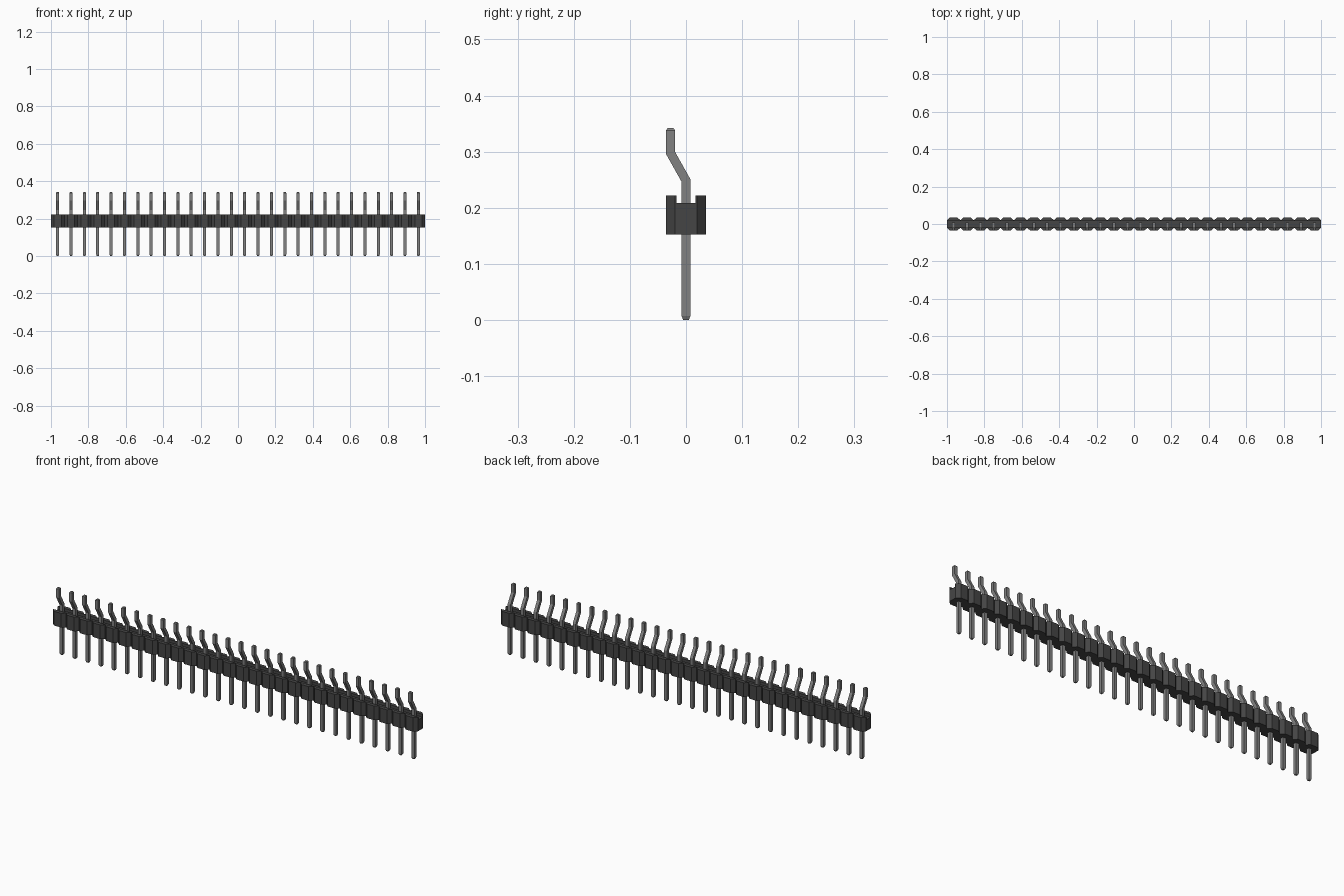
import bpy, bmesh

if "Cube" in bpy.data.objects:
    bpy.data.objects.remove(bpy.data.objects["Cube"], do_unlink=True)

COUNT = 28
PITCH = 2 / COUNT


def material(name, value):
    m = bpy.data.materials.new(name)
    m.use_nodes = True
    color = (value, value, value, 1)
    m.diffuse_color = color
    m.node_tree.nodes["Principled BSDF"].inputs["Base Color"].default_value = color
    return m


def loft(name, sections, mat):
    """Skin a list of equal-length closed sections and cap both ends."""
    bm = bmesh.new()
    rings = [[bm.verts.new(p) for p in s] for s in sections]
    for a, b in zip(rings, rings[1:]):
        for i in range(len(a)):
            j = (i + 1) % len(a)
            bm.faces.new((a[i], a[j], b[j], b[i]))
    bm.faces.new(rings[0])
    bm.faces.new(rings[-1])
    bmesh.ops.recalc_face_normals(bm, faces=bm.faces)
    mesh = bpy.data.meshes.new(name)
    bm.to_mesh(mesh)
    bm.free()
    mesh.materials.append(mat)
    return mesh


def add(name, mesh, x=0):
    obj = bpy.data.objects.new(name, mesh)
    obj.location.x = x
    bpy.context.collection.objects.link(obj)


black = material("black plastic", 0.06)
metal = material("grey metal", 0.22)

# Housing: grooved U section that swells and narrows once per pin
BOTTOM, FLOOR, TOP = 0.152, 0.208, 0.222
GROOVE, NECK, WIDE = 0.017, 0.02, 0.0355


def housing_section(x, w):
    half = [(w, BOTTOM), (w, TOP), (GROOVE, TOP), (GROOVE, FLOOR)]
    outline = half + [(-y, z) for y, z in reversed(half)]
    return [(x, y, z) for y, z in outline]


sections = [housing_section(-1, NECK)]
for i in range(COUNT):
    x = -1 + (i + 0.5) * PITCH
    sections += [housing_section(x - PITCH * 0.27, WIDE),
                 housing_section(x + PITCH * 0.27, WIDE),
                 housing_section(x + PITCH * 0.5, NECK)]
add("housing", loft("housing", sections, black))

# Pin: square wire with tapered tips and a forward jog above the housing
R, TIP, JOG = 0.008, 0.005, -0.0275


def pin_section(y, z, r, miter=0):
    return [(-r, y - r, z - miter), (r, y - r, z - miter),
            (r, y + r, z + miter), (-r, y + r, z + miter)]


pin = loft("pin", [
    pin_section(0, 0, TIP),
    pin_section(0, 0.007, R),
    pin_section(0, 0.2485, R, 0.002),
    pin_section(JOG, 0.2975, R, 0.002),
    pin_section(JOG, 0.338, R),
    pin_section(JOG, 0.342, TIP),
], metal)
for i in range(COUNT):
    add(f"pin_{i + 1}", pin, -1 + (i + 0.5) * PITCH)
